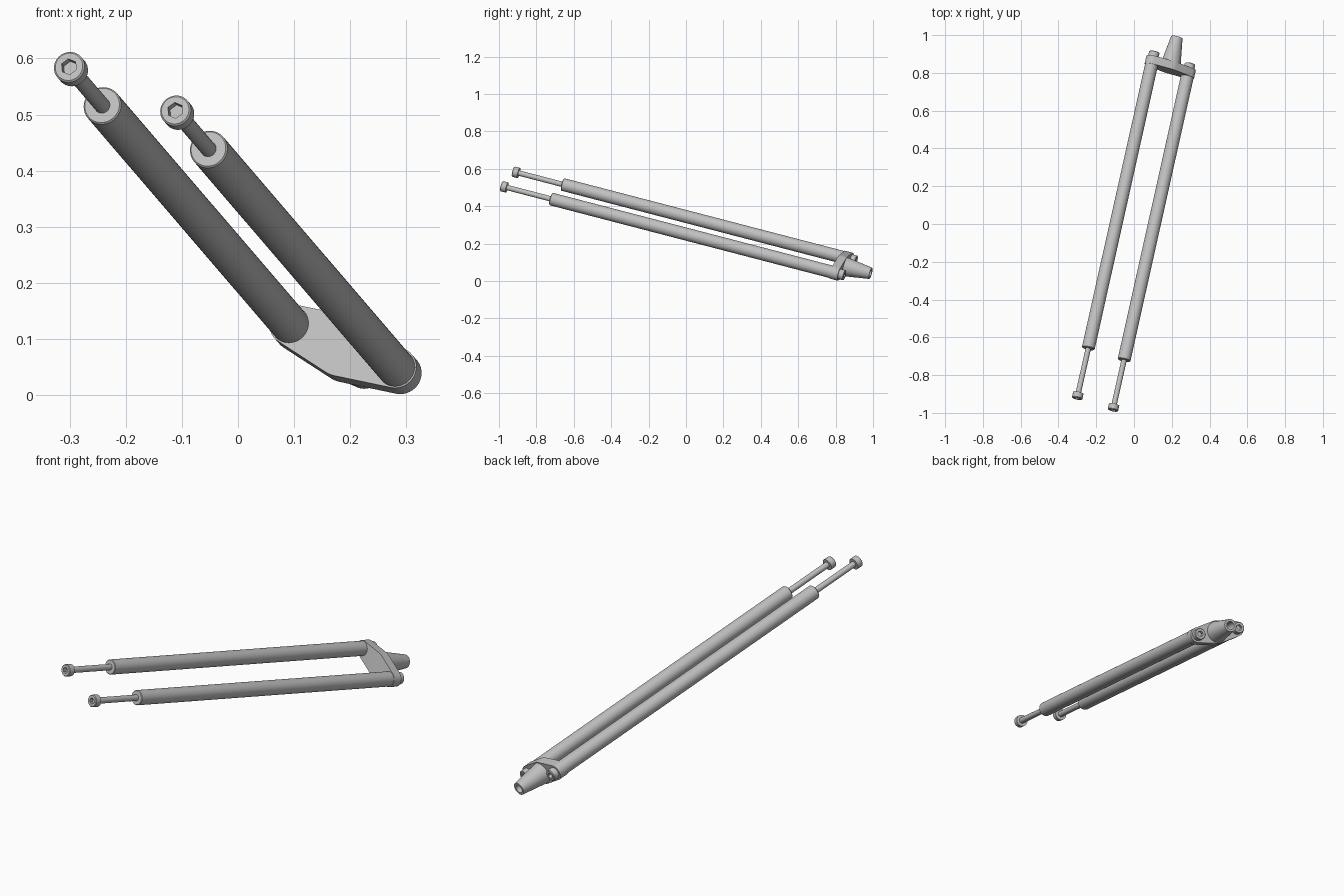
import bpy
import bmesh
from math import pi, sin, cos, asin
from mathutils import Matrix, Vector

cube = bpy.data.objects.get("Cube")
if cube:
    bpy.data.objects.remove(cube)

grey = bpy.data.materials.new("plain_grey")
grey.use_nodes = True
grey.diffuse_color = (0.53, 0.53, 0.53, 1)
grey.node_tree.nodes["Principled BSDF"].inputs["Base Color"].default_value = grey.diffuse_color

# Tilted frame: local z runs along the tubes, local x from one tube to the other
along = Vector((0.211, 0.946, -0.246)).normalized()
across = Vector((0.19, -0.062, -0.078))
across = (across - along * across.dot(along)).normalized()
up = along.cross(across)
FRAME = Matrix((across, up, along)).transposed().to_4x4()
FRAME.translation = (-0.1475, -0.69, 0.4775)

SEGMENTS = 48
SPACING = 0.107
PLATE_FRONT, PLATE_BACK = 1.585, 1.63
parts = []


def finish(name, bm):
    bmesh.ops.remove_doubles(bm, verts=bm.verts, dist=1e-5)
    bmesh.ops.recalc_face_normals(bm, faces=bm.faces)
    bm.transform(FRAME)
    mesh = bpy.data.meshes.new(name)
    bm.to_mesh(mesh)
    bm.free()
    mesh.materials.append(grey)
    obj = bpy.data.objects.new(name, mesh)
    bpy.context.collection.objects.link(obj)
    parts.append(obj)


def lathe(name, profile, x=0.0):
    """Turn (radius, z, is_hexagon) rows about the local z axis."""
    bm = bmesh.new()
    rings = []
    for radius, z, hexagon in profile:
        ring = []
        for i in range(SEGMENTS):
            a = 2 * pi * i / SEGMENTS
            r = radius
            if hexagon:
                r *= cos(pi / 6) / cos(a % (pi / 3) - pi / 6)
            ring.append(bm.verts.new((x + r * cos(a), r * sin(a), z)))
        rings.append(ring)
    for low, high in zip(rings, rings[1:]):
        for i in range(SEGMENTS):
            j = (i + 1) % SEGMENTS
            bm.faces.new((low[i], low[j], high[j], high[i]))
    bmesh.ops.dissolve_degenerate(bm, edges=bm.edges, dist=1e-6)
    finish(name, bm)


def bolt(name, x, face, facing, shank):
    """Socket head bolt whose shank runs back from its face."""
    rows = [(0, 0.018, 0), (0.0147, 0.018, 1), (0.0147, 0, 1), (0.025, 0, 0),
            (0.028, 0.003, 0), (0.028, 0.031, 0), (0.0142, 0.031, 0),
            (0.0142, shank, 0), (0, shank, 0)]
    lathe(name, [(r, face - facing * z, h) for r, z, h in rows], x)


# Tubes with their front rods and rear bolts
for side, x in (("right", -SPACING), ("left", SPACING)):
    lathe(side + "_tube", [(0, 0, 0), (0.0315, 0, 0), (0.0342, 0.003, 0),
                           (0.0342, PLATE_FRONT, 0), (0, PLATE_FRONT, 0)], x)
    bolt(side + "_front_bolt", x, -0.28, -1, 0.32)
    bolt(side + "_rear_bolt", x, PLATE_BACK + 0.029, 1, 0.05)

# Bridge plate: two round lobes widening to a round middle
LOBE, MIDDLE = 0.037, 0.056
lean = asin((MIDDLE - LOBE) / SPACING)
outline = []
for cx, radius, start, end in (
        (SPACING, LOBE, lean - pi / 2, pi / 2 - lean),
        (0, MIDDLE, pi / 2 - lean, pi / 2 + lean),
        (-SPACING, LOBE, pi / 2 + lean, 3 * pi / 2 - lean),
        (0, MIDDLE, 3 * pi / 2 - lean, 3 * pi / 2 + lean)):
    for i in range(17):
        a = start + (end - start) * i / 16
        outline.append((cx + radius * cos(a), radius * sin(a), PLATE_FRONT))
bm = bmesh.new()
face = bm.faces.new([bm.verts.new(p) for p in outline])
grown = bmesh.ops.extrude_face_region(bm, geom=[face], use_keep_orig=True)
moved = [g for g in grown["geom"] if isinstance(g, bmesh.types.BMVert)]
bmesh.ops.translate(bm, verts=moved, vec=(0, 0, PLATE_BACK - PLATE_FRONT))
finish("bridge_plate", bm)

# Tapered spout with a bored tip
TIP = 1.773
lathe("tapered_spout", [(0, PLATE_BACK - 0.02, 0), (0.0545, PLATE_BACK - 0.02, 0),
                        (0.031, TIP, 0), (0.02, TIP, 0),
                        (0.02, TIP - 0.08, 0), (0, TIP - 0.08, 0)])

# Smooth the round walls and keep the rims crisp
bpy.ops.object.select_all(action='DESELECT')
for obj in parts:
    obj.select_set(True)
bpy.context.view_layer.objects.active = parts[0]
bpy.ops.object.shade_smooth_by_angle(angle=pi / 6)
